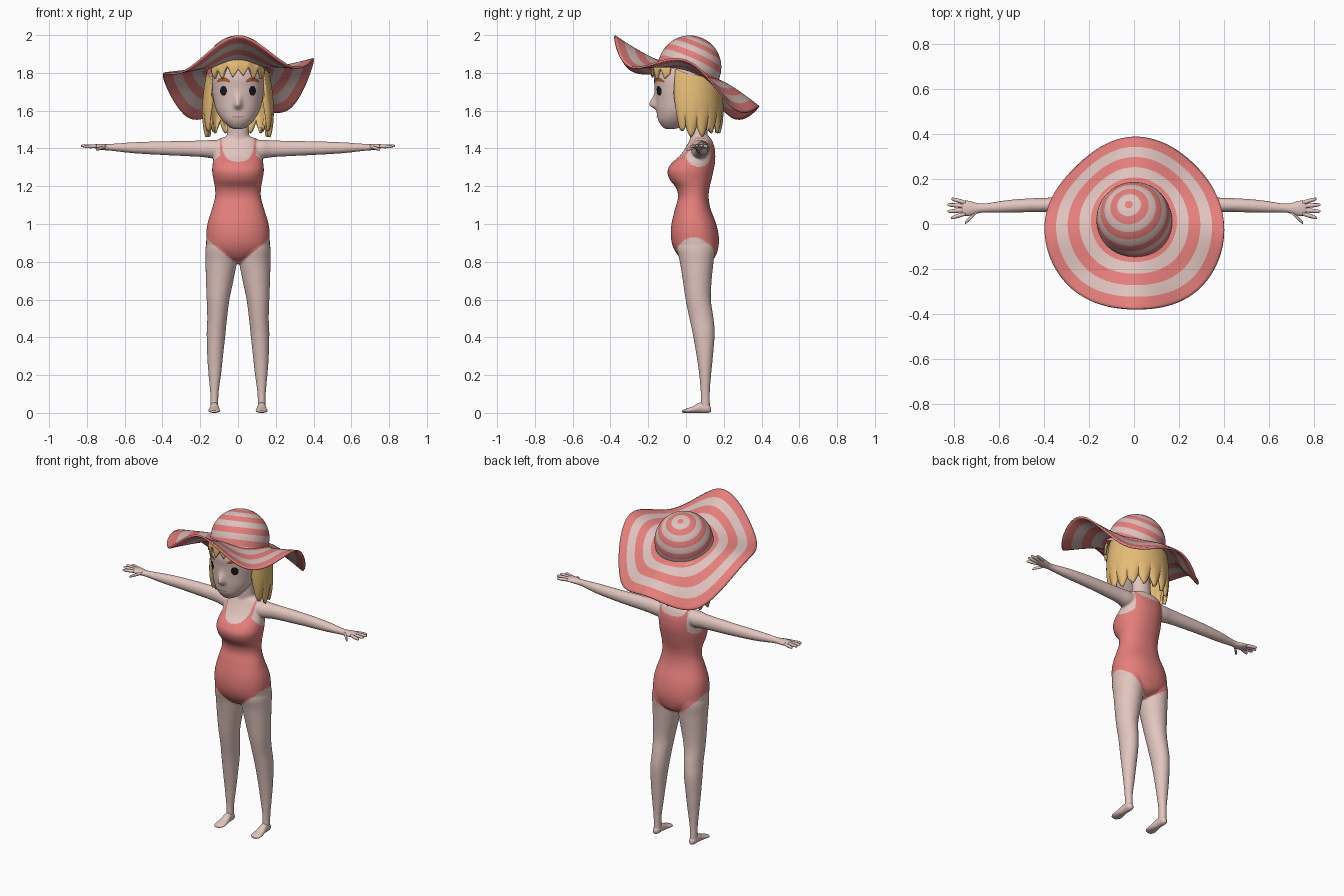
import bpy, bmesh, math
from mathutils import Matrix, Vector
from mathutils.bvhtree import BVHTree

cube = bpy.data.objects.get("Cube")
if cube:
    bpy.data.objects.remove(cube)


def material(name, rgb):
    m = bpy.data.materials.new(name)
    m.use_nodes = True
    m.diffuse_color = (*rgb, 1)
    m.node_tree.nodes["Principled BSDF"].inputs["Base Color"].default_value = (*rgb, 1)
    return m


skin = material("skin", (.76, .56, .52))
coral = material("coral", (.78, .21, .20))
cream = material("cream", (.73, .54, .51))
blonde = material("blonde", (.78, .50, .18))
brown = material("brown", (.40, .11, .03))
black = material("black", (.01, .01, .01))
lip = material("lip", (.40, .22, .19))


def smooth_rows(rows, t, closed=False):
    """Catmull-Rom point on a list of rows."""
    n = len(rows)
    i = int(t) if closed else min(int(t), n - 2)
    f = t - i
    pick = (lambda k: rows[k % n]) if closed else (lambda k: rows[max(0, min(n - 1, k))])
    return [b + .5 * f * (c - a + f * (2 * a - 5 * b + 4 * c - d + f * (3 * (b - c) + d - a)))
            for a, b, c, d in zip(pick(i - 1), pick(i), pick(i + 1), pick(i + 2))]


def finish(name, bm, mats):
    bmesh.ops.recalc_face_normals(bm, faces=bm.faces)
    me = bpy.data.meshes.new(name)
    for m in mats:
        me.materials.append(m)
    for f in bm.faces:
        f.smooth = True
    bm.to_mesh(me)
    bm.free()
    ob = bpy.data.objects.new(name, me)
    bpy.context.collection.objects.link(ob)
    return ob


def loft(bm, rows, axis="z", side=1, n=28, steps=5, power=2):
    """Closed tube; each row is position along the axis, then low and high of both other sides."""
    rings, e = [], 2 / power
    for k in range((len(rows) - 1) * steps + 1):
        p, a0, a1, b0, b1 = smooth_rows(rows, k / steps)
        ring = []
        for j in range(n):
            c, s = math.cos(math.tau * j / n), math.sin(math.tau * j / n)
            a = (a0 + a1) / 2 + (a1 - a0) / 2 * math.copysign(abs(c) ** e, c)
            b = (b0 + b1) / 2 + (b1 - b0) / 2 * math.copysign(abs(s) ** e, s)
            x, y, z = {"x": (p, a, b), "y": (a, p, b), "z": (a, b, p)}[axis]
            ring.append(bm.verts.new((side * x, y, z)))
        rings.append(ring)
    for r, q in zip(rings, rings[1:]):
        for j in range(n):
            bm.faces.new((r[j], r[(j + 1) % n], q[(j + 1) % n], q[j]))
    bm.faces.new(rings[0])
    bm.faces.new(rings[-1])


def grid(name, f, nu, nv, mats, rule=None, closed=False, thick=0):
    """Sheet from f(u, v); rule picks the material from the row number."""
    bm = bmesh.new()
    cols = [[bm.verts.new(f(i / nu, j / nv)) for j in range(nv + 1)]
            for i in range(nu if closed else nu + 1)]
    for i in range(nu):
        a, b = cols[i], cols[(i + 1) % len(cols)]
        for j in range(nv):
            face = bm.faces.new((a[j], b[j], b[j + 1], a[j + 1]))
            face.material_index = rule(j) if rule else 0
    bmesh.ops.remove_doubles(bm, verts=bm.verts, dist=1e-5)
    ob = finish(name, bm, mats)
    if thick:
        mod = ob.modifiers.new("thickness", "SOLIDIFY")
        mod.thickness, mod.offset = thick, 0


# Body: torso, neck, legs and arms fused into one skin
torso = [(.79, .02, .02, .10), (.82, .09, -.03, .15), (.87, .16, -.065, .17), (.93, .168, -.08, .174),
         (1.0, .162, -.077, .16), (1.08, .138, -.058, .13), (1.14, .122, -.042, .12),
         (1.19, .122, -.052, .124), (1.235, .13, -.086, .135), (1.28, .137, -.098, .145),
         (1.32, .134, -.078, .153), (1.36, .128, -.034, .155), (1.4, .122, -.005, .152),
         (1.445, .108, .02, .137), (1.465, .06, .03, .12)]
leg = [(.02, .104, .146, .076, .128), (.1, .103, .147, .078, .126), (.2, .09, .156, .07, .133),
       (.3, .079, .163, .056, .143), (.42, .066, .166, .035, .152), (.5, .058, .163, .018, .146),
       (.6, .045, .166, -.002, .132), (.7, .024, .17, -.017, .136), (.8, .006, .172, -.033, .146),
       (.88, .003, .171, -.05, .155), (.94, .02, .15, -.03, .14)]
arm = [(.06, .03, .12, 1.355, 1.44), (.13, .027, .125, 1.347, 1.446), (.2, .045, .12, 1.355, 1.442),
       (.4, .053, .117, 1.365, 1.438), (.55, .05, .108, 1.374, 1.433), (.66, .05, .092, 1.386, 1.425),
       (.7, .049, .092, 1.389, 1.423)]
bm = bmesh.new()
loft(bm, [(z, -w, w, f, b) for z, w, f, b in torso], n=48, power=2.2)
loft(bm, [(1.42, -.075, .075, .02, .13), (1.47, -.06, .06, .02, .115), (1.58, -.055, .055, .01, .11)])
for s in (1, -1):
    loft(bm, leg, side=s)
    loft(bm, arm, "x", s)
body = finish("body", bm, [])
mod = body.modifiers.new("fuse", "REMESH")
mod.mode, mod.voxel_size = "VOXEL", .005
mod = body.modifiers.new("soften", "SMOOTH")
mod.factor, mod.iterations = .5, 10
fused = bpy.data.meshes.new_from_object(body.evaluated_get(bpy.context.evaluated_depsgraph_get()))
body.modifiers.clear()
body.data = fused


def swimsuit(c):
    """1 where the suit covers the body, 0 on bare skin."""
    x, y, z = abs(c.x), c.y, c.z
    leg_line = .8 + .13 * (x / .17) ** 1.3 - .02 * max(0, min(1, (y - .06) / .1))
    scoop = (x / .086) ** 2.8 + (max(0, 1.46 - z) / (.13 if y < .075 else .05)) ** 2.8 < 1
    armhole = x > .095 and ((y - .07) / .078) ** 2 + ((z - 1.385) / .082) ** 2 < 1
    sleeve = x > .145 and z > 1.2
    return 0 if z < leg_line or z > 1.458 or scoop or armhole or sleeve else 1


for m in (skin, coral):
    fused.materials.append(m)
for p in fused.polygons:
    p.use_smooth = True
    p.material_index = swimsuit(p.center)

# Hands and feet
palm = [(.675, .052, .09, 1.389, 1.423), (.7, .046, .093, 1.39, 1.423), (.73, .037, .102, 1.394, 1.424),
        (.755, .038, .104, 1.4, 1.422), (.768, .05, .095, 1.405, 1.418)]
fingers = [(.70, .055, .753, .003, 1.393), (.75, .046, .815, .027, 1.41), (.75, .062, .829, .056, 1.414),
           (.75, .079, .83, .086, 1.414), (.75, .095, .812, .112, 1.41)]
foot = [(.132, .115, .135, .006, .03), (.115, .105, .145, 0, .048), (.075, .102, .148, 0, .055),
        (.035, .097, .153, 0, .034), (-.002, .094, .157, 0, .021), (-.022, .108, .147, .002, .013)]
for s, label in ((1, "left"), (-1, "right")):
    bm = bmesh.new()
    loft(bm, palm, "x", s, 20)
    for x0, y0, x1, y1, z1 in fingers:
        tube = []
        for t, r in ((0, .009), (.5, .0095), (.9, .007), (1, .003)):
            y, z = y0 + (y1 - y0) * t, 1.411 + (z1 - 1.411) * t
            tube.append((x0 + (x1 - x0) * t, y - r, y + r, z - r, z + r))
        loft(bm, tube, "x", s, 12, 4)
    finish(label + "_hand", bm, [skin])
    bm = bmesh.new()
    loft(bm, foot, "y", s)
    finish(label + "_foot", bm, [skin])

# Head with a modelled nose
skull = [(1.503, .02, -.105, -.06), (1.515, .048, -.125, -.025), (1.55, .084, -.147, .02), (1.6, .114, -.156, .08),
         (1.66, .13, -.16, .125), (1.72, .138, -.165, .14), (1.78, .138, -.17, .14),
         (1.84, .128, -.15, .13), (1.9, .09, -.09, .1), (1.93, .02, -.02, .04)]
bm = bmesh.new()
loft(bm, [(z, -w, w, f, b) for z, w, f, b in skull], n=96, steps=8, power=2.1)
for v in bm.verts:
    if v.co.y < 0:
        rise = v.co.z - 1.63
        v.co.y -= .036 * math.exp(-(v.co.x / .019) ** 2 - (rise / (.045 if rise > 0 else .018)) ** 2)
face_tree = BVHTree.FromBMesh(bm)
finish("head", bm, [skin])


def face_plate(name, x, z, w, h, bend, mat):
    """Thin oval laid on the face."""
    def point(u, v):
        a = math.tau * u
        dx, dz = w * v * math.cos(a), h * v * math.sin(a)
        px, pz = x + dx, z + dz - bend * (dx / w) ** 2
        hit = face_tree.ray_cast(Vector((px, -1, pz)), Vector((0, 1, 0)))[0]
        return (px, hit.y - .004, pz)
    grid(name, point, 24, 4, [mat], closed=True)


for s, label in ((1, "left"), (-1, "right")):
    face_plate(label + "_eye", s * .077, 1.705, .018, .026, 0, black)
    face_plate(label + "_eyebrow", s * .077, 1.766, .036, .011, .014, brown)
face_plate("mouth", 0, 1.567, .032, .003, 0, lip)


# Hair with pointed ends, its top following the slope of the hat
def zigzag(u, count):
    return abs((u * count) % 1 - .5) * 2


def hat_line(y):
    return 1.798 - .3 * (y - .02)


def long_hair(u, v):
    phi = math.radians(55 + 250 * u)
    edge = min(u, 1 - u)
    low = 1.462 + .12 * max(0, 1 - edge / .07) + .02 * (edge > .3) + .075 * zigzag(u, 11) ** 1.4
    top = hat_line(.03 - .145 * math.cos(phi))
    z = top + (low - top) * v
    k = min(1, max(0, 1.845 - z) / .28)
    k = k * (2 - k)
    tuck = .018 * v ** 6
    return ((.146 + .036 * k - tuck) * math.sin(phi), .03 - (.138 + .022 * k - tuck) * math.cos(phi), z)


def fringe(u, v):
    phi = math.radians(-64 + 128 * u)
    low = 1.778 - .025 * abs(2 * u - 1) ** 3 + .05 * zigzag(u, 6) + .008 * math.sin(u * 23)
    k = .95 + .05 * min(1, v * 2)
    y = -.008 - .172 * k * math.cos(phi)
    top = hat_line(y) + .012 * math.cos(phi) ** 4
    return (.152 * k * math.sin(phi), y, top + (low - top) * v)


grid("long_hair", long_hair, 132, 16, [blonde], thick=.018)
grid("fringe", fringe, 96, 8, [blonde], thick=.012)

# Striped sun hat: tilted crown and wavy brim
tilt = Matrix.Rotation(math.radians(-24), 3, "X") @ Matrix.Rotation(math.radians(-8), 3, "Y")


def crown(u, v):
    a, t = math.tau * u, math.radians(112) * v
    dome = min(t, math.pi / 2)
    r, drop = math.sin(dome), t - dome
    d = tilt @ Vector((r * math.cos(a), r * math.sin(a), math.cos(dome) - drop))
    return Vector((0, .02, 1.831)) + .167 * d


# Rim radius and height, counter-clockwise from the left side
rim = [(.40, 1.865), (.375, 1.605), (.386, 1.62), (.36, 1.56),
       (.397, 1.78), (.40, 1.81), (.378, 1.995), (.41, 1.83)]


def brim(u, v):
    c, s = math.cos(math.tau * u), math.sin(math.tau * u)
    r, z = smooth_rows(rim, u * len(rim), True)
    base = 1.81 - .045 * s
    return (c * (.14 + (r - .14) * v), s * (.14 + (r - .14) * v) + .02 * (1 - v),
            base + (z - base) * v ** 1.25)


grid("hat_crown", crown, 64, 36, [coral, cream], lambda j: (j + 2) // 4 % 2, closed=True)
grid("hat_brim", brim, 96, 20, [coral, cream], lambda j: j // 4 % 2, closed=True, thick=.01)
